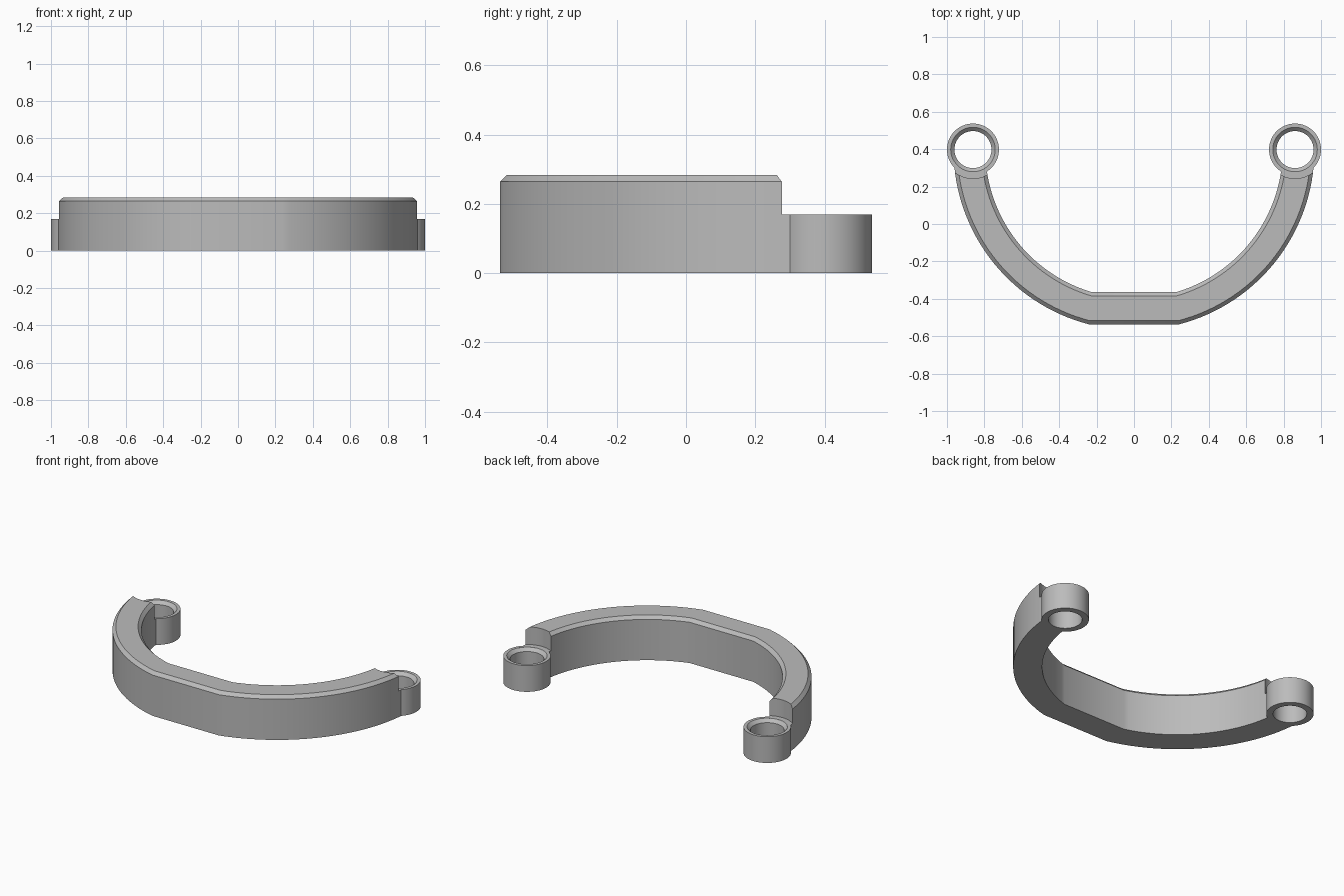
import bpy, bmesh
from math import sin, cos, acos, atan2, sqrt, pi, radians

if "Cube" in bpy.data.objects:
    bpy.data.objects.remove(bpy.data.objects["Cube"], do_unlink=True)

# Main dimensions
LUG_X, LUG_Y = 0.861, 0.398       # ring centre, also the level of the arc centre
LUG_R, HOLE_R, LUG_H = 0.139, 0.099, 0.17
OUT_R, IN_R = 0.965, 0.795        # arc radii
OUT_FLAT, IN_FLAT = -0.537, -0.364
HEIGHT, CHAMFER = 0.284, 0.02
CLEARANCE = 0.155                 # radius of the cut around each ring
STEPS = 28

grey = bpy.data.materials.new("plain grey")
grey.use_nodes = True
colour = (0.5, 0.5, 0.5, 1)
grey.diffuse_color = colour
grey.node_tree.nodes["Principled BSDF"].inputs["Base Color"].default_value = colour


def finish(name, bm):
    bmesh.ops.recalc_face_normals(bm, faces=bm.faces)
    mesh = bpy.data.meshes.new(name)
    bm.to_mesh(mesh)
    bm.free()
    mesh.materials.append(grey)
    obj = bpy.data.objects.new(name, mesh)
    bpy.context.collection.objects.link(obj)
    bpy.ops.object.select_all(action='DESELECT')
    obj.select_set(True)
    bpy.context.view_layer.objects.active = obj
    bpy.ops.object.shade_smooth_by_angle(angle=radians(30))
    return obj


def end_point(r, gap):
    """Where an arc of radius r meets a circle of radius gap round the ring."""
    x = (r * r - gap * gap + LUG_X ** 2) / (2 * LUG_X)
    return x, LUG_Y - sqrt(r * r - x * x)


def arc_line(t):
    """Plan line across the band: t = 0 outside, t = 1 inside."""
    r = OUT_R + (IN_R - OUT_R) * t
    flat = OUT_FLAT + (IN_FLAT - OUT_FLAT) * t
    x, y = end_point(r, CLEARANCE)
    start = atan2(x, LUG_Y - y)
    stop = acos((LUG_Y - flat) / r)
    half = []
    for i in range(STEPS + 1):
        a = start + (stop - start) * i / STEPS
        half.append((r * sin(a), LUG_Y - r * cos(a)))
    return half + [(-x, y) for x, y in reversed(half)]


def band(name, lines, heights):
    """Closed solid over plan lines, each with its own top height."""
    bm = bmesh.new()
    top = [[bm.verts.new((x, y, h)) for x, y in ln] for ln, h in zip(lines, heights)]
    low = [[bm.verts.new((x, y, 0)) for x, y in ln] for ln in lines]
    m, n = len(lines), len(lines[0])
    for grid in (top, low):
        for j in range(m - 1):
            for i in range(n - 1):
                bm.faces.new((grid[j][i], grid[j][i + 1], grid[j + 1][i + 1], grid[j + 1][i]))
    for j in (0, m - 1):
        for i in range(n - 1):
            bm.faces.new((top[j][i], top[j][i + 1], low[j][i + 1], low[j][i]))
    for i in (0, n - 1):
        for j in range(m - 1):
            bm.faces.new((top[j][i], top[j + 1][i], low[j + 1][i], low[j][i]))
    return finish(name, bm)


def ring(name, cx):
    """Ring with a chamfered upper mouth, made by turning a profile."""
    profile = [(LUG_R, 0), (LUG_R, LUG_H), (HOLE_R + CHAMFER, LUG_H),
               (HOLE_R, LUG_H - CHAMFER), (HOLE_R, 0)]
    bm = bmesh.new()
    n = 64
    loops = [[bm.verts.new((cx + r * cos(2 * pi * i / n), LUG_Y + r * sin(2 * pi * i / n), z))
              for i in range(n)] for r, z in profile]
    for j in range(len(loops)):
        a, b = loops[j], loops[(j + 1) % len(loops)]
        for i in range(n):
            k = (i + 1) % n
            bm.faces.new((a[i], a[k], b[k], b[i]))
    return finish(name, bm)


# Curved bar with chamfered upper edges
c = CHAMFER / (OUT_R - IN_R)
ts = [0] + [c + (1 - 2 * c) * i / 6 for i in range(7)] + [1]
tops = [HEIGHT - CHAMFER if t in (0, 1) else HEIGHT for t in ts]
band("curved_bar", [arc_line(t) for t in ts], tops)

# Rings and the low necks joining them to the bar
for side, s in (("left", 1), ("right", -1)):
    ring(side + "_ring", s * LUG_X)
    lines = []
    for t in ts:
        r = OUT_R + (IN_R - OUT_R) * t
        ends = [end_point(r, gap) for gap in (CLEARANCE, LUG_R - CHAMFER)]
        lines.append([(s * x, y) for x, y in ends])
    band(side + "_neck", lines, [LUG_H] * len(ts))
